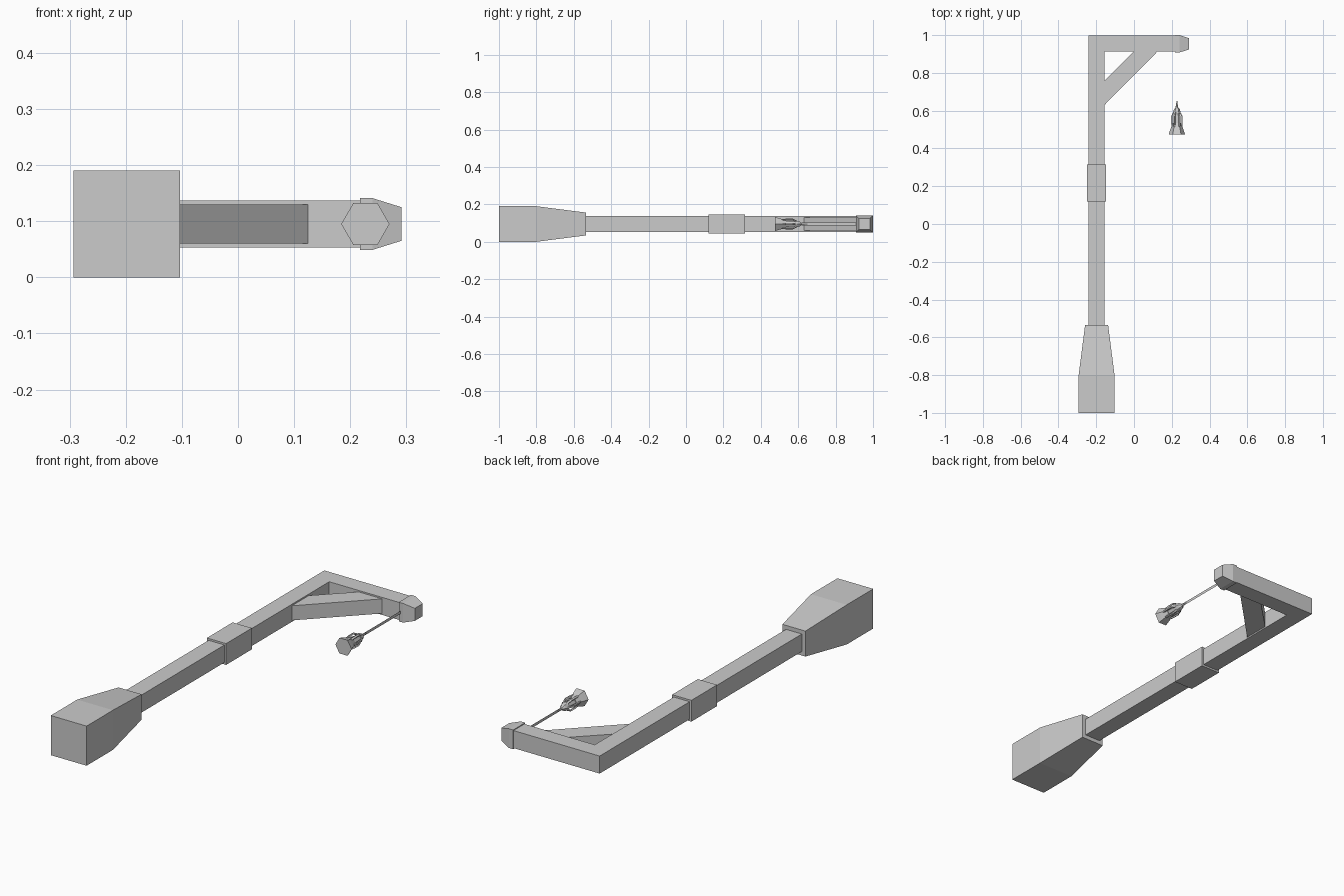
import bpy
import bmesh
from math import cos, sin, pi, sqrt
from mathutils import Vector

if "Cube" in bpy.data.objects:
    bpy.data.objects.remove(bpy.data.objects["Cube"])

GREY = bpy.data.materials.new("plain grey")
GREY.use_nodes = True
GREY.diffuse_color = (0.6, 0.6, 0.6, 1)
GREY.node_tree.nodes["Principled BSDF"].inputs["Base Color"].default_value = (0.6, 0.6, 0.6, 1)

MID = 0.095      # height of the centre line
POST_X = -0.198
LAMP_X = 0.227
ARM_Y = 0.954


def finish(name, bm):
    bmesh.ops.recalc_face_normals(bm, faces=bm.faces)
    mesh = bpy.data.meshes.new(name)
    bm.to_mesh(mesh)
    bm.free()
    mesh.materials.append(GREY)
    obj = bpy.data.objects.new(name, mesh)
    bpy.context.collection.objects.link(obj)
    return obj


def loft(name, x, y, stations, sides, axis="y"):
    """Rings of (position, half width) along an axis; four sides gives a square."""
    bm = bmesh.new()
    turn, scale = (pi / 4, sqrt(2)) if sides == 4 else (0, 1)
    rings = []
    for pos, half in stations:
        ring = []
        for i in range(sides):
            a = turn + 2 * pi * i / sides
            u, v = half * scale * cos(a), half * scale * sin(a)
            co = (x + u, pos, MID + v) if axis == "y" else (pos, y + u, MID + v)
            ring.append(bm.verts.new(co))
        rings.append(ring)
    for r, s in zip(rings, rings[1:]):
        for i in range(sides):
            j = (i + 1) % sides
            bm.faces.new((r[i], r[j], s[j], s[i]))
    bm.faces.new(rings[0])
    bm.faces.new(rings[-1])
    return finish(name, bm)


def slab(name, outline, half):
    """Extrude a plan outline evenly about the centre height."""
    bm = bmesh.new()
    face = bm.faces.new([bm.verts.new((x, y, MID - half)) for x, y in outline])
    new = bmesh.ops.extrude_face_region(bm, geom=[face])["geom"]
    verts = [g for g in new if isinstance(g, bmesh.types.BMVert)]
    bmesh.ops.translate(bm, vec=(0, 0, 2 * half), verts=verts)
    return finish(name, bm)


# Post and arm as one bent beam
left, right = POST_X - 0.042, POST_X + 0.042
slab("post_and_arm", [(left, -0.6), (right, -0.6), (right, 0.914), (0.235, 0.914),
                      (0.235, 0.997), (left, 0.997)], 0.042)

# Diagonal brace, with its ends set into the beams
slab("brace", [(right - 0.01, 0.62), (0.135, 0.924), (0.01, 0.924), (right - 0.01, 0.75)], 0.035)

# Foot, sleeve and arm end cap
loft("foot", POST_X, 0, [(-1, 0.095), (-0.8, 0.095), (-0.535, 0.061)], 4)
loft("sleeve", POST_X, 0, [(0.12, 0.051), (0.315, 0.051)], 4)
loft("arm_cap", 0, ARM_Y, [(0.217, 0.046), (0.24, 0.046), (0.291, 0.03)], 4, "x")

# Flat hanging strap
bm = bmesh.new()
bm.faces.new([bm.verts.new((LAMP_X, y, MID + dz))
              for y, dz in ((0.62, -0.007), (0.92, -0.007), (0.92, 0.007), (0.62, 0.007))])
finish("hanging_strap", bm)

# Lantern: shade, inner core and crown
loft("lantern_shade", LAMP_X, 0, [(0.475, 0.043), (0.497, 0.036), (0.535, 0.022)], 6)
loft("lantern_core", LAMP_X, 0, [(0.53, 0.018), (0.59, 0.015)], 6)
loft("lantern_crown", LAMP_X, 0, [(0.585, 0.021), (0.607, 0.016), (0.617, 0.007), (0.65, 0.002)], 6)

# Bowed cage bars around the core
for i in range(6):
    a = i * pi / 3
    bars = [(y, r) for y, r in ((0.51, 0.028), (0.54, 0.031), (0.57, 0.031), (0.597, 0.016))]
    out = Vector((cos(a), 0, sin(a)))
    side = Vector((-sin(a), 0, cos(a))) * 0.004
    bm = bmesh.new()
    rings = []
    for y, r in bars:
        c = Vector((LAMP_X, y, MID)) + out * r
        rings.append([bm.verts.new(p) for p in (c + side, c - side,
                      c - side - out * 0.007, c + side - out * 0.007)])
    for r, s in zip(rings, rings[1:]):
        for k in range(4):
            m = (k + 1) % 4
            bm.faces.new((r[k], r[m], s[m], s[k]))
    bm.faces.new(rings[0])
    bm.faces.new(rings[-1])
    finish(f"lantern_bar_{i + 1}", bm)
